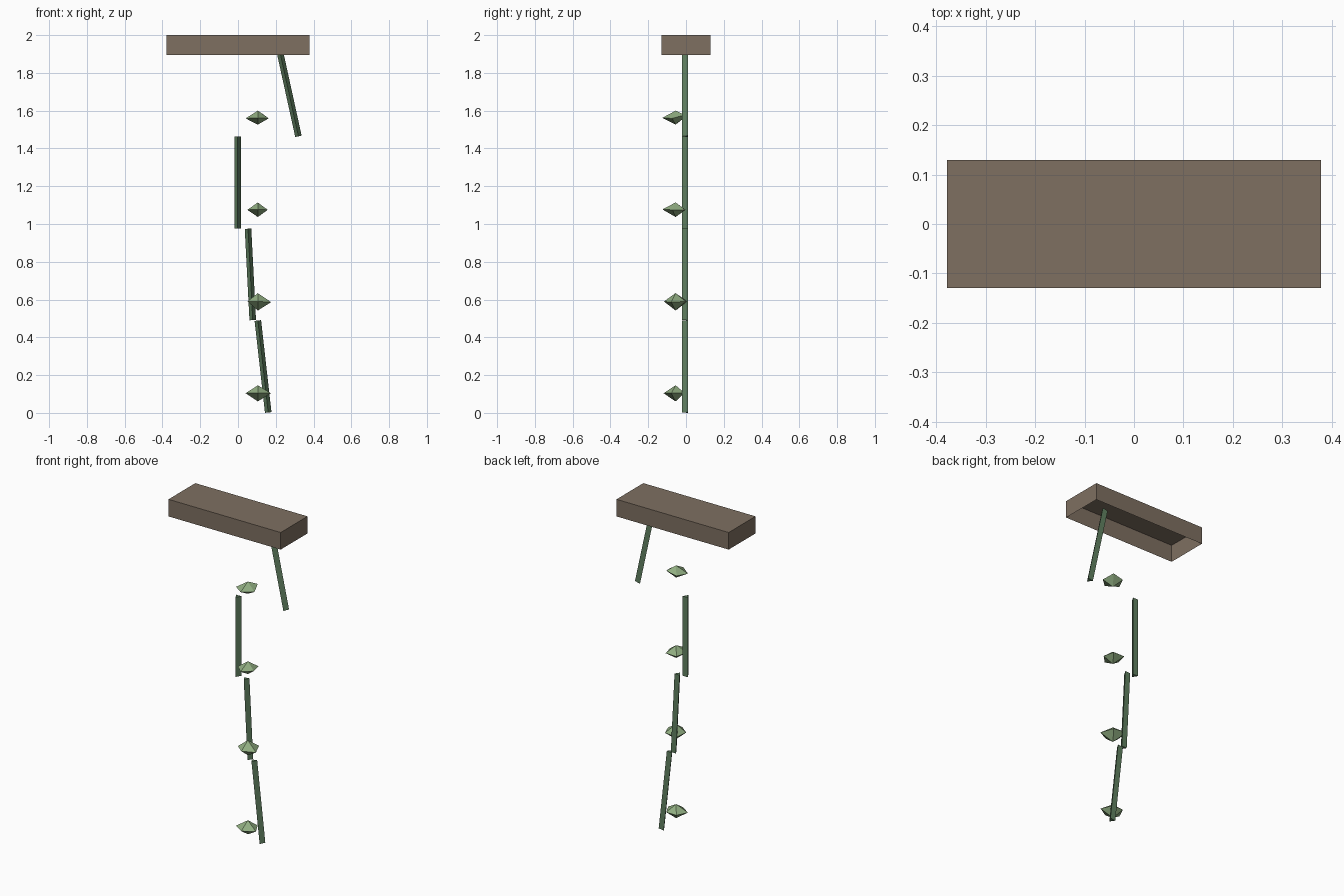
import bpy, bmesh
from math import sin, cos, radians, atan2
from mathutils import Matrix, Vector

if "Cube" in bpy.data.objects:
    bpy.data.objects.remove(bpy.data.objects["Cube"])


def material(name, color):
    m = bpy.data.materials.new(name)
    m.diffuse_color = (*color, 1)
    m.use_nodes = True
    m.node_tree.nodes["Principled BSDF"].inputs["Base Color"].default_value = m.diffuse_color
    return m


def finish(name, bm, mat):
    bmesh.ops.recalc_face_normals(bm, faces=bm.faces)
    me = bpy.data.meshes.new(name)
    bm.to_mesh(me)
    bm.free()
    me.materials.append(mat)
    ob = bpy.data.objects.new(name, me)
    bpy.context.collection.objects.link(ob)
    return ob


brown = material("planter_brown", (0.21, 0.16, 0.12))
stem_green = material("stem_green", (0.12, 0.22, 0.12))
leaf_green = material("leaf_green", (0.28, 0.42, 0.22))

# planter: thin box left open underneath
bm = bmesh.new()
bmesh.ops.create_cube(bm, size=1, matrix=Matrix.Translation((0, 0, 1.948))
                      @ Matrix.Diagonal((0.756, 0.258, 0.104, 1)))
bottom = [f for f in bm.faces if f.calc_center_median().z < 1.91]
bmesh.ops.delete(bm, geom=bottom, context='FACES_ONLY')
finish("planter_box", bm, brown)


# stem segments: three-sided prisms, one edge facing forward
def stem(name, top, base):
    a, b = Vector((base[0], 0, base[1])), Vector((top[0], 0, top[1]))
    tilt = Matrix.Rotation(atan2(b.x - a.x, b.z - a.z), 3, 'Y')
    bm = bmesh.new()
    angles = [radians(-90 + 120 * i) for i in range(3)]
    lo, hi = [[bm.verts.new(c + tilt @ Vector((0.02 * cos(t), 0.02 * sin(t), 0)))
               for t in angles] for c in (a, b)]
    bm.faces.new(lo)
    bm.faces.new(hi)
    for i in range(3):
        j = (i + 1) % 3
        bm.faces.new((lo[i], lo[j], hi[j], hi[i]))
    finish(name, bm, stem_green)


stems = [((0.214, 1.947), (0.32, 1.464)), ((-0.002, 1.462), (-0.002, 0.977)),
         ((0.053, 0.975), (0.078, 0.491)), ((0.105, 0.489), (0.16, 0.002))]
for i, (top, base) in enumerate(stems):
    stem(f"stem_segment_{i + 1}", top, base)


# leaf clumps: irregular five-sided double pyramids
def leaf(name, z, up, down, radii, lifts):
    bm = bmesh.new()
    c = Vector((0.105, -0.055, z))
    top = bm.verts.new(c + Vector((0, 0, up)))
    low = bm.verts.new(c - Vector((0, 0, down)))
    ring = []
    for i, (r, dz) in enumerate(zip(radii, lifts)):
        t = radians(-90 + 72 * i)
        ring.append(bm.verts.new(c + Vector((r * cos(t), r * sin(t), dz))))
    for i in range(5):
        j = (i + 1) % 5
        bm.faces.new((ring[i], ring[j], top))
        bm.faces.new((ring[j], ring[i], low))
    finish(name, bm, leaf_green)


leaves = [(1.562, 0.038, 0.036, (0.070, 0.060, 0.058, 0.056, 0.068), (0, -0.003, 0.015, 0, -0.003)),
          (1.075, 0.039, 0.038, (0.070, 0.055, 0.062, 0.065, 0.058), (0.002, 0, 0, 0, 0)),
          (0.590, 0.044, 0.048, (0.062, 0.074, 0.065, 0.078, 0.058), (0, -0.004, 0, 0, 0)),
          (0.104, 0.042, 0.043, (0.064, 0.073, 0.058, 0.056, 0.068), (0, 0, 0.002, 0, 0))]
for i, args in enumerate(leaves):
    leaf(f"leaf_clump_{i + 1}", *args)
